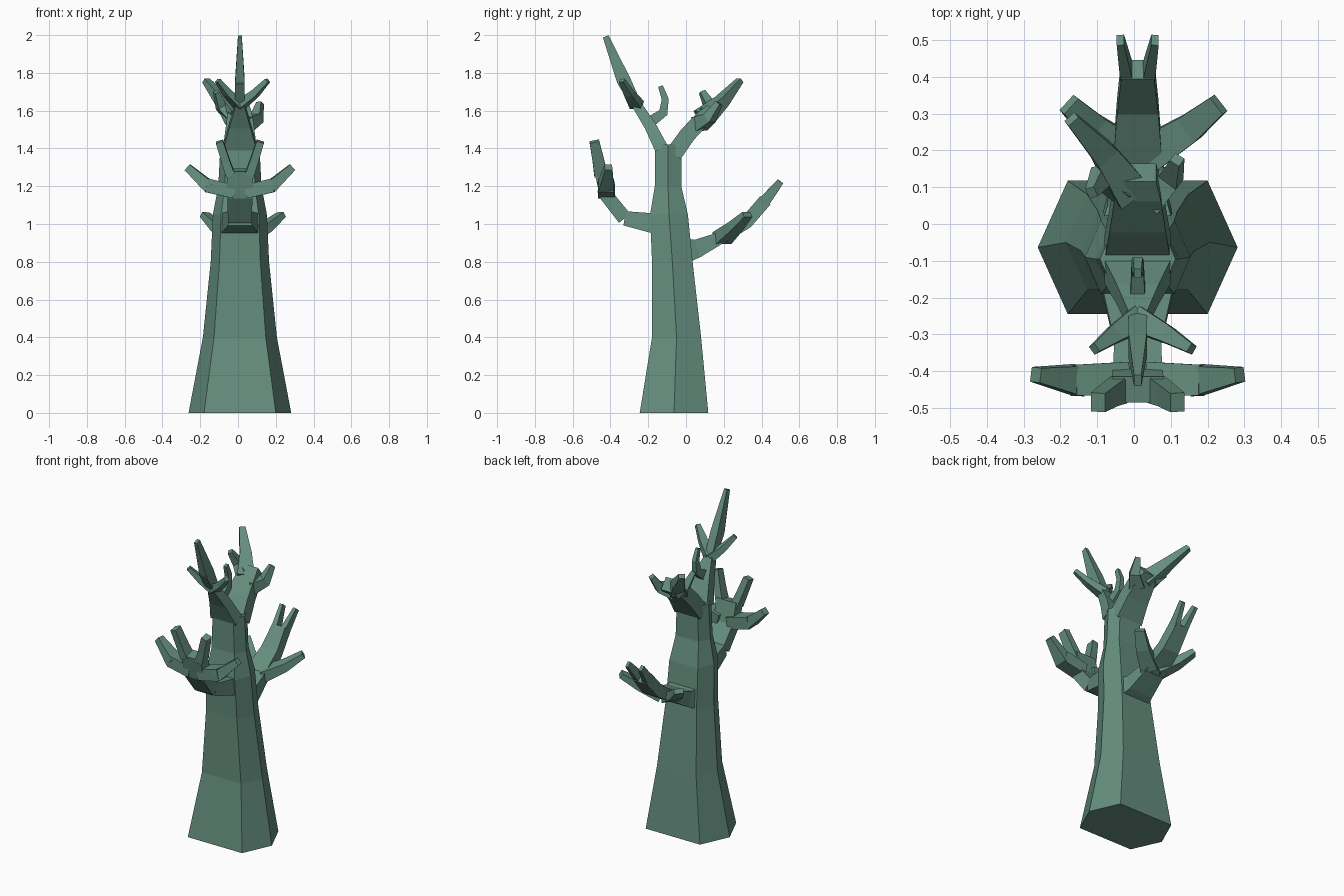
import bpy
import bmesh
from mathutils import Vector

cube = bpy.data.objects.get("Cube")
if cube:
    bpy.data.objects.remove(cube)

UP = Vector((0, 0, 1))
LEFT = Vector((1, 0, 0))
AXIS = LEFT * .01  # the trunk stands slightly off centre

bark = bpy.data.materials.new("grey_green_bark")
bark.use_nodes = True
bark.diffuse_color = (.13, .27, .21, 1)
shader = bark.node_tree.nodes["Principled BSDF"]
shader.inputs["Base Color"].default_value = bark.diffuse_color


def skin(name, rings):
    """Join rings of points into a closed, flat shaded solid."""
    bm = bmesh.new()
    loops = [[bm.verts.new(AXIS + Vector(point)) for point in ring] for ring in rings]
    for lower, upper in zip(loops, loops[1:]):
        for i in range(len(lower)):
            bm.faces.new((lower[i - 1], lower[i], upper[i], upper[i - 1]))
    bm.faces.new(loops[0])
    bm.faces.new(loops[-1])
    bmesh.ops.recalc_face_normals(bm, faces=bm.faces)
    mesh = bpy.data.meshes.new(name)
    bm.to_mesh(mesh)
    bm.free()
    mesh.materials.append(bark)
    bpy.context.collection.objects.link(bpy.data.objects.new(name, mesh))


def limb(name, path, root, tip, side=None):
    """Four-sided limb; root and tip give half width and half thickness."""
    points = [Vector(point) for point in path]
    last = len(points) - 1
    side = side or (points[last] - points[0]).cross(UP)
    steps = [(b - a).normalized() for a, b in zip(points, points[1:])]
    rings = []
    for i, point in enumerate(points):
        along = (steps[max(i - 1, 0)] + steps[min(i, last - 1)]).normalized()
        across = (side - along * along.dot(side)).normalized()
        size = Vector(root).lerp(Vector(tip), i / last)
        width = across * size.x
        depth = along.cross(across) * size.y
        rings.append([point + width + depth, point - width + depth,
                      point - width - depth, point + width - depth])
    skin(name, rings)


def bough(name, path, root, tip):
    """Limb in the middle plane; the path holds y and z only."""
    limb(name, [(0, y, z) for y, z in path], root, tip)


def pair(name, path, root, tip, side=None, reach=1):
    """Left limb and its mirror; reach scales the spread of the right one."""
    limb("left_" + name, path, root, tip, side)
    mirrored = [(-x * reach, y, z) for x, y, z in path]
    limb("right_" + name, mirrored, root, tip, side)


# Six-sided trunk: height, corner half width, front and back
rings = []
for z, corner, front, back in [
    (0, .19, -.245, .118),
    (.4, .137, -.18, .08),
    (.8, .108, -.18, .035),
    (1.05, .1, -.19, .01),
    (1.2, .08, -.165, -.025),
    (1.42, .072, -.165, -.025),
]:
    outer = corner * 1.43
    middle = (front + back) / 2
    rings.append([(outer, middle, z), (corner, back, z), (-corner, back, z),
                  (-outer, middle, z), (-corner, front, z), (corner, front, z)])
skin("trunk", rings)

# Tall front bough with its twigs
bough("tall_front_bough", [(-.13, 1.4), (-.19, 1.52), (-.26, 1.63)],
      root=(.09, .036), tip=(.025, .026))
bough("tall_spike_base", [(-.26, 1.63), (-.33, 1.76)],
      root=(.025, .026), tip=(.025, .037))
bough("tall_spike", [(-.33, 1.76), (-.425, 1.993)],
      root=(.025, .037), tip=(.01, .016))
bough("inner_twig", [(-.19, 1.54), (-.12, 1.59), (-.11, 1.66), (-.135, 1.73)],
      root=(.02, .03), tip=(.01, .013))
pair("tall_bough_twig", [(0, -.26, 1.63), (.08, -.3, 1.69), (.147, -.34, 1.76)],
     root=(.035, .025), tip=(.013, .012), reach=.8)

# Upper back bough with its twigs
bough("upper_back_bough", [(-.065, 1.37), (.01, 1.475), (.09, 1.56), (.14, 1.6)],
      root=(.09, .045), tip=(.05, .04))
limb("upper_back_long_twig",
     [(-.02, .09, 1.56), (-.09, .19, 1.65), (-.18, .285, 1.76)],
     root=(.05, .045), tip=(.018, .014))
limb("upper_back_left_twig",
     [(.03, .07, 1.53), (.09, .125, 1.56), (.107, .175, 1.64)],
     root=(.045, .04), tip=(.015, .015))
limb("upper_back_right_twig",
     [(-.04, .11, 1.57), (-.1, .13, 1.62), (-.125, .085, 1.7)],
     root=(.045, .035), tip=(.015, .013))

# Lower front bough, forked, with spreading arms
bough("lower_front_bough", [(-.15, 1), (-.325, 1.03)],
      root=(.103, .055), tip=(.063, .038))
bough("lower_front_palm", [(-.325, 1.03), (-.42, 1.15), (-.45, 1.285)],
      root=(.063, .038), tip=(.07, .036))
pair("front_fork", [(.05, -.45, 1.26), (.074, -.463, 1.33), (.108, -.485, 1.437)],
     root=(.024, .036), tip=(.02, .026), side=LEFT)
pair("front_arm", [(.03, -.42, 1.17), (.175, -.425, 1.205)],
     root=(.045, .035), tip=(.042, .037))
pair("front_hand", [(.16, -.425, 1.195), (.277, -.41, 1.3)],
     root=(.042, .032), tip=(.02, .02))

# Lower back bough, forked, with spreading arms
bough("lower_back_bough", [(0, .86), (.06, .87), (.18, .925)],
      root=(.1, .065), tip=(.067, .032))
bough("lower_back_palm", [(.18, .925), (.32, 1.01), (.42, 1.125)],
      root=(.067, .035), tip=(.045, .035))
pair("back_fork", [(.028, .4, 1.1), (.047, .5, 1.225)],
     root=(.018, .033), tip=(.01, .018), side=LEFT)
pair("back_arm", [(.03, .19, .925), (.14, .26, .985), (.22, .325, 1.05)],
     root=(.05, .035), tip=(.028, .015), reach=.85)
